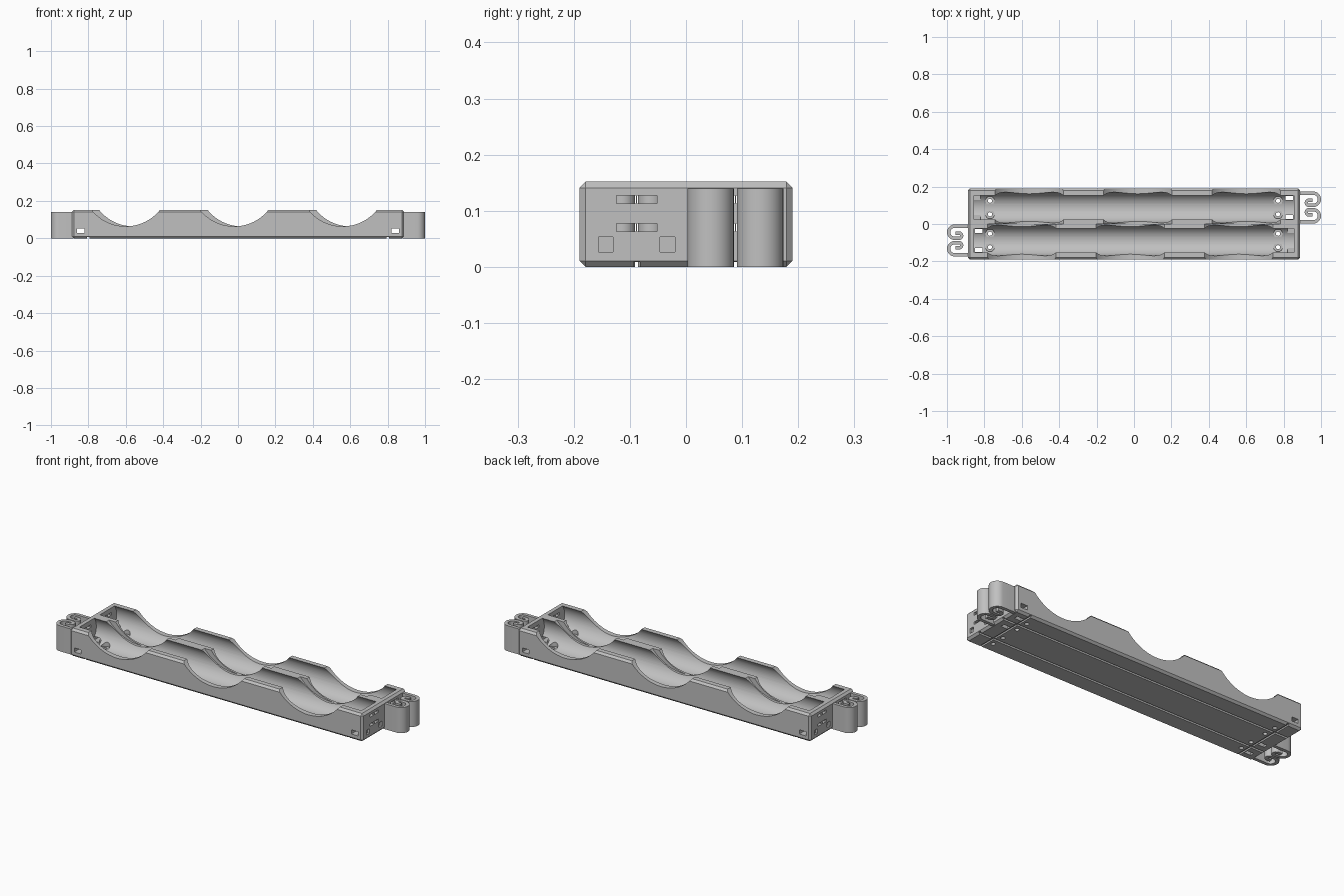
import bpy, bmesh, math
from mathutils import Matrix, Vector

old = bpy.data.objects.get("Cube")
if old:
    bpy.data.objects.remove(old, do_unlink=True)

grey = bpy.data.materials.new("plain_grey")
grey.use_nodes = True
COLOR = (0.53, 0.53, 0.53, 1)
grey.diffuse_color = COLOR
grey.node_tree.nodes["Principled BSDF"].inputs["Base Color"].default_value = COLOR

BAY = 0.088      # distance of each bay's axis from the centre line
ENDS = (1, -1)


def finish(name, bm):
    bmesh.ops.recalc_face_normals(bm, faces=bm.faces)
    mesh = bpy.data.meshes.new(name)
    bm.to_mesh(mesh)
    bm.free()
    mesh.materials.append(grey)
    obj = bpy.data.objects.new(name, mesh)
    bpy.context.collection.objects.link(obj)
    return obj


def add_box(bm, x, y, z):
    lo, hi = zip(x, y, z)
    size = [b - a for a, b in zip(lo, hi)]
    mid = [(a + b) / 2 for a, b in zip(lo, hi)]
    bmesh.ops.create_cube(bm, size=1, matrix=Matrix.Translation(mid) @ Matrix.Diagonal((*size, 1)))


def add_rod(bm, center, radius, length, axis, segments=64):
    turn = Vector((0, 0, 1)).rotation_difference(Vector(axis)).to_matrix().to_4x4()
    bmesh.ops.create_cone(bm, cap_ends=True, segments=segments, radius1=radius, radius2=radius,
                          depth=length, matrix=Matrix.Translation(center) @ turn)


def cut(target, name, bm):
    """Subtract a cutter at once and remove it."""
    tool = finish(name, bm)
    mod = target.modifiers.new(name, "BOOLEAN")
    mod.operation = "DIFFERENCE"
    mod.solver = "EXACT"
    mod.object = tool
    bpy.context.view_layer.update()
    graph = bpy.context.evaluated_depsgraph_get()
    baked = bpy.data.meshes.new_from_object(target.evaluated_get(graph))
    target.modifiers.clear()
    target.data = baked
    bpy.data.objects.remove(tool, do_unlink=True)


# One bay of the tray, chamfered except along the middle seam
bm = bmesh.new()
add_box(bm, (-0.888, 0.888), (0, 0.19), (0, 0.152))
outer = [e for e in bm.edges if max(v.co.y for v in e.verts) > 0.1]
bmesh.ops.bevel(bm, geom=outer, offset=0.011, segments=1, affect="EDGES")
tray = finish("back_tray", bm)

# Round bay
bm = bmesh.new()
add_rod(bm, (0, BAY, 0.1), 0.082, 1.71, (1, 0, 0))
cut(tray, "bay_cutter", bm)

# Finger scallops
bm = bmesh.new()
for x in (-0.56, 0.02, 0.60):
    add_rod(bm, (x, 0.1, 0.298), 0.234, 0.5, (0, 1, 0), 96)
cut(tray, "scallop_cutter", bm)

# Contact slots and shallow sockets in the end walls
bm = bmesh.new()
for e in ENDS:
    for side in ENDS:
        y = BAY + side * 0.0185
        for z in (0.07, 0.12):
            add_box(bm, sorted((e * 0.84, e * 0.95)), (y - 0.0175, y + 0.0175), (z - 0.007, z + 0.007))
        y = BAY + side * 0.055
        add_box(bm, sorted((e * 0.875, e * 0.95)), (y - 0.013, y + 0.013), (0.027, 0.053))
cut(tray, "slot_cutter", bm)

# Wire holes through the side walls
bm = bmesh.new()
for e in ENDS:
    add_box(bm, (e * 0.84 - 0.02, e * 0.84 + 0.02), (-0.3, 0.4), (0.0285, 0.0515))
cut(tray, "wire_hole_cutter", bm)

# Countersinks, screw holes and floor windows
for name, radius, z in (("countersink_cutter", 0.024, 0.07), ("screw_hole_cutter", 0.011, 0.0)):
    bm = bmesh.new()
    for x in (-0.77, 0.77):
        for off in (-0.036, 0.036):
            add_rod(bm, (x, BAY + off, z), radius, 0.1, (0, 0, 1), 24)
    cut(tray, name, bm)
bm = bmesh.new()
for off in (-0.05, 0.05):
    y = BAY + off
    add_box(bm, (0.809, 0.849), (y - 0.011, y + 0.011), (-0.1, 0.07))
cut(tray, "window_cutter", bm)

# Grooves under the floor
bm = bmesh.new()
add_box(bm, (-1, 1), (BAY - 0.006, BAY + 0.006), (-0.05, 0.009))
cut(tray, "long_groove_cutter", bm)
bm = bmesh.new()
for e in ENDS:
    add_box(bm, (e * 0.80 - 0.006, e * 0.80 + 0.006), (-0.3, 0.4), (-0.05, 0.008))
cut(tray, "cross_groove_cutter", bm)


def arc(cx, cy, r, start, end, steps=14):
    angles = [math.radians(start + (end - start) * i / steps) for i in range(steps + 1)]
    return [Vector((cx + r * math.cos(a), cy + r * math.sin(a))) for a in angles]


def add_band(bm, path, half, height):
    """Upright strip that follows a flat path."""
    rings = []
    for i, p in enumerate(path):
        d = (path[min(i + 1, len(path) - 1)] - path[max(i - 1, 0)]).normalized()
        n = Vector((-d.y, d.x)) * half
        rings.append([bm.verts.new((*q, z)) for q, z in
                      ((p + n, 0), (p - n, 0), (p - n, height), (p + n, height))])
    for a, b in zip(rings, rings[1:]):
        for k in range(4):
            j = (k + 1) % 4
            bm.faces.new((a[k], a[j], b[j], b[k]))
    bm.faces.new(rings[0])
    bm.faces.new(rings[-1][::-1])


# Spring clip: a pair of curled hooks at the end of the bay
bm = bmesh.new()
for m in ENDS:
    lobe = arc(0.9585, 0.044, 0.0325, 90, -90) + arc(0.935, 0.0255, 0.014, 270, 90, 8)
    path = [Vector((0.88, 0.0765)), Vector((0.92, 0.0765))] + lobe + [Vector((0.955, 0.0395))]
    add_band(bm, [Vector((p.x, BAY + m * p.y)) for p in path], 0.009, 0.14)
clip = finish("left_clip", bm)

# Smooth curves, keep edges sharp
bpy.ops.object.select_all(action="DESELECT")
for obj in (tray, clip):
    obj.select_set(True)
    bpy.context.view_layer.objects.active = obj
bpy.ops.object.shade_smooth_by_angle(angle=math.radians(30))

# The second bay and clip are half-turn copies
for obj, name in ((tray, "front_tray"), (clip, "right_clip")):
    twin = obj.copy()
    twin.name = name
    twin.rotation_euler.z = math.pi
    bpy.context.collection.objects.link(twin)
